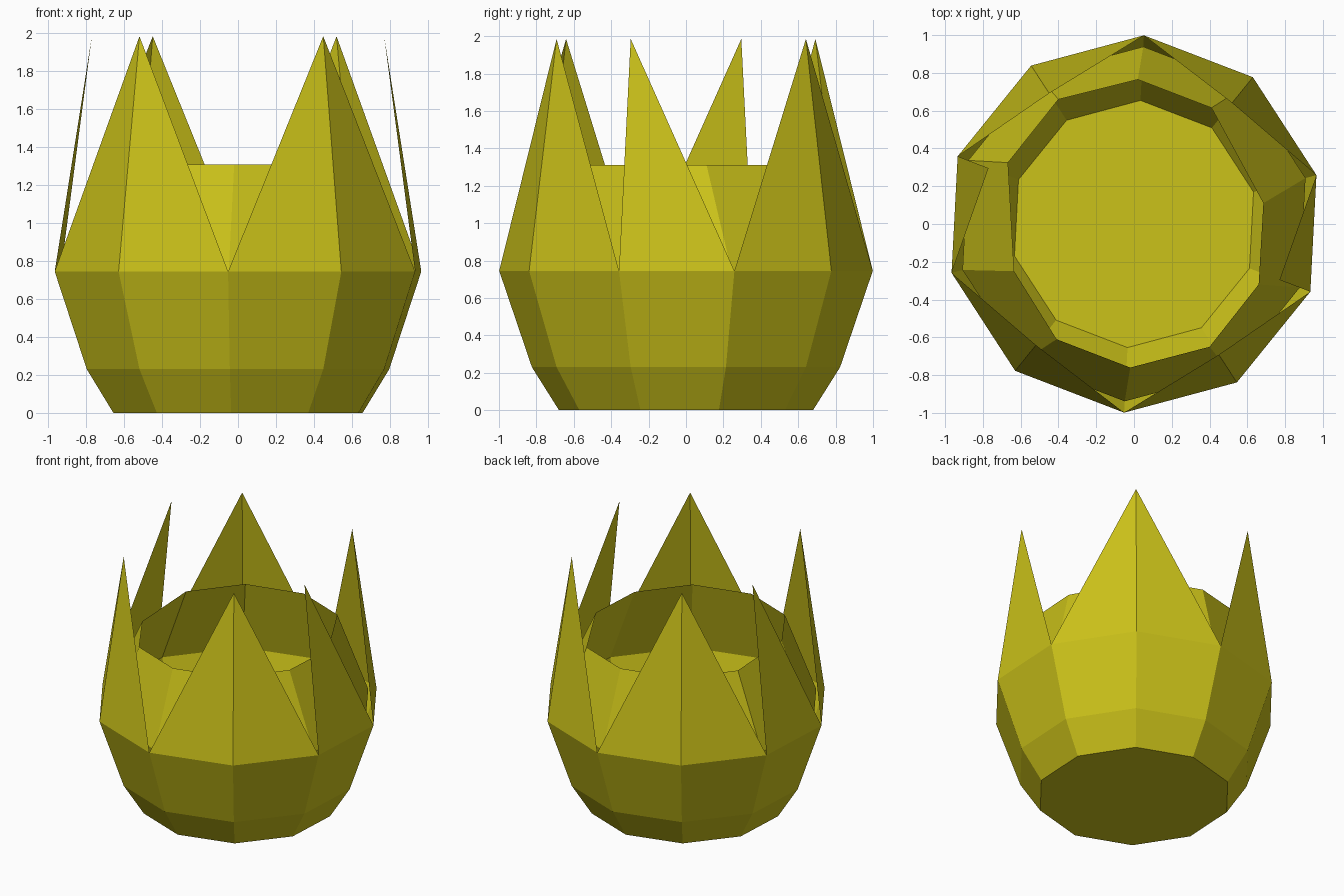
import bpy, bmesh
from math import cos, sin, radians

if "Cube" in bpy.data.objects:
    bpy.data.objects.remove(bpy.data.objects["Cube"])

mat = bpy.data.materials.new("olive_yellow")
mat.diffuse_color = (0.6, 0.54, 0.01, 1)
mat.use_nodes = True
mat.node_tree.nodes["Principled BSDF"].inputs["Base Color"].default_value = mat.diffuse_color

N = 10
ANGLES = [radians(-93 + 36 * i) for i in range(N)]


def ring(bm, r, z):
    return [bm.verts.new((r * cos(a), r * sin(a), z)) for a in ANGLES]


def bowl(bm, profile):
    """Ten-sided open bowl with a closed floor; returns the top ring."""
    low = ring(bm, *profile[0])
    bm.faces.new(low[::-1])
    for r, z in profile[1:]:
        top = ring(bm, r, z)
        bridge(bm, low, top)
        low = top
    return low


def bridge(bm, low, top):
    for i in range(N):
        j = (i + 1) % N
        bm.faces.new((low[i], low[j], top[j], top[i]))


def finish(bm, name):
    me = bpy.data.meshes.new(name)
    bm.to_mesh(me)
    bm.free()
    me.materials.append(mat)
    bpy.context.collection.objects.link(bpy.data.objects.new(name, me))


# Outer bowl with pointed petals: per half turn two full petals and one half petal
bm = bmesh.new()
base = bowl(bm, [(0.68, 0.0), (0.825, 0.23), (1.0, 0.745)])
for start in (0, 5):
    for centre, sides in ((1, (-1, 1)), (2, (1,)), (4, (-1, 1))):
        c = (start + centre) % N
        a = ANGLES[c]
        tip = bm.verts.new((0.825 * cos(a), 0.825 * sin(a), 1.985))
        for s in sides:
            n = base[(c + s) % N]
            bm.faces.new((base[c], n, tip) if s > 0 else (n, base[c], tip))
finish(bm, "outer_petals")

# Inner cup narrowing to a slightly uneven rim
bm = bmesh.new()
belly = bowl(bm, [(0.655, 0.02), (0.79, 0.24), (0.94, 0.745)])
rim_xy = [(-0.02, -0.76), (0.40, -0.65), (0.66, -0.32), (0.685, 0.11), (0.41, 0.615),
          (0.02, 0.765), (-0.40, 0.66), (-0.667, 0.325), (-0.635, -0.25), (-0.41, -0.61)]
rim = [bm.verts.new((x, y, 1.31)) for x, y in rim_xy]
bridge(bm, belly, rim)
finish(bm, "inner_cup")
